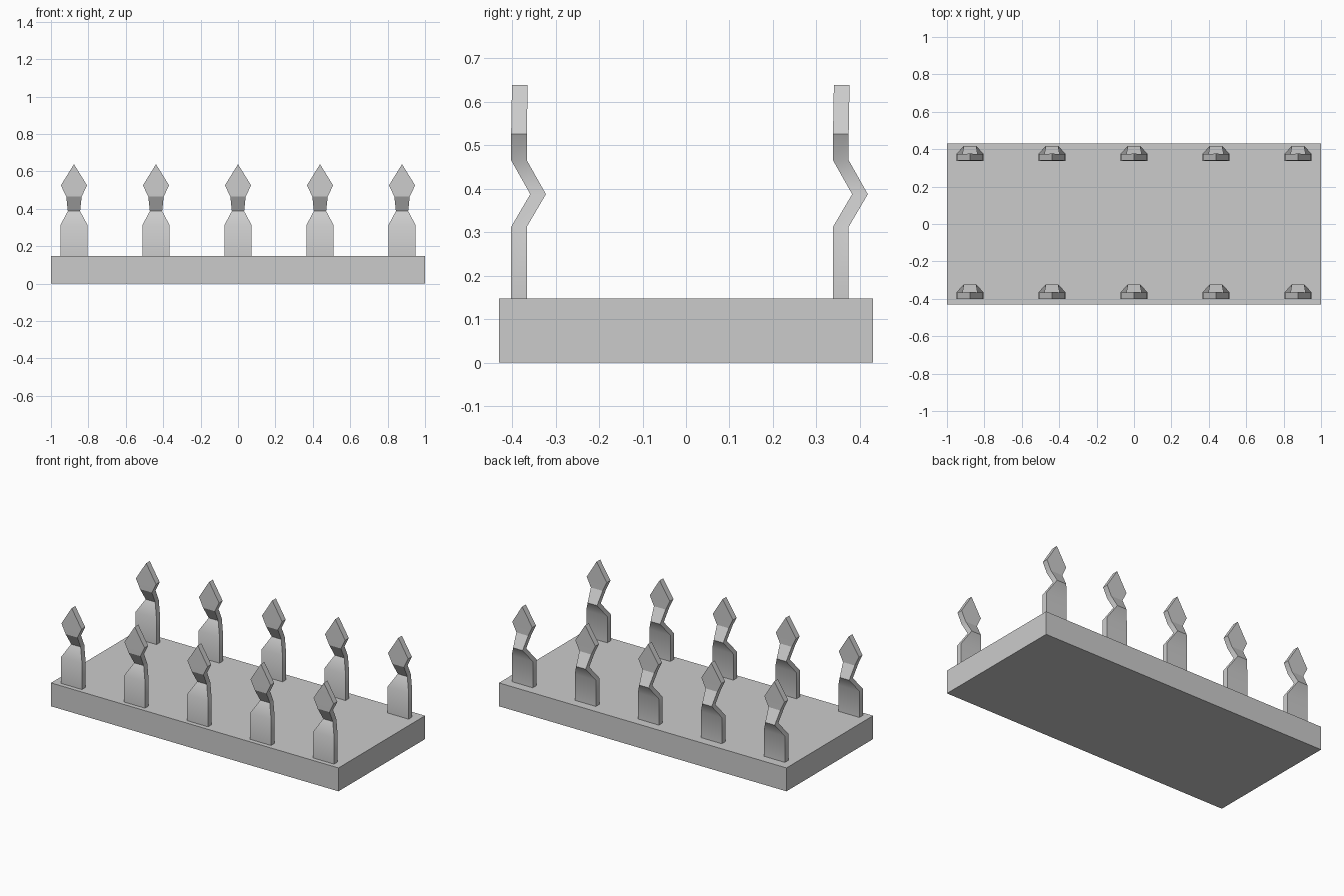
import bpy, bmesh, math

if "Cube" in bpy.data.objects:
    bpy.data.objects.remove(bpy.data.objects["Cube"], do_unlink=True)

grey = bpy.data.materials.new("plain_grey")
grey.use_nodes = True
colour = (0.6, 0.6, 0.6, 1)
grey.diffuse_color = colour
grey.node_tree.nodes["Principled BSDF"].inputs["Base Color"].default_value = colour

BASE_TOP = 0.147
THICK = 0.036
HEAD_Z = 0.465
# Spike levels from the ground up: height, half width, backward offset
LEVELS = [(BASE_TOP, 0.073, 0), (0.312, 0.073, 0), (0.387, 0.033, 0.044),
          (HEAD_Z, 0.041, 0), (0.525, 0.07, 0)]
TIP_Z, TIP_OFFSET = 0.638, 0.002


def finish(bm, name):
    bmesh.ops.recalc_face_normals(bm, faces=bm.faces)
    mesh = bpy.data.meshes.new(name)
    bm.to_mesh(mesh)
    bm.free()
    mesh.materials.append(grey)
    return mesh


def place(mesh, name, location=(0, 0, 0)):
    obj = bpy.data.objects.new(name, mesh)
    obj.location = location
    bpy.context.collection.objects.link(obj)
    return obj


# Base slab
bm = bmesh.new()
bmesh.ops.create_cube(bm, size=1)
for v in bm.verts:
    v.co.x *= 2
    v.co.y *= 0.86
    v.co.z = (v.co.z + 0.5) * BASE_TOP
place(finish(bm, "base"), "base")

# Bent spike: stacked rectangular rings closed to a pointed ridge
bm = bmesh.new()
rings = [[bm.verts.new(p) for p in ((-w, y, z), (w, y, z), (w, y + THICK, z), (-w, y + THICK, z))]
         for z, w, y in LEVELS]
for low, high in zip(rings, rings[1:]):
    for i in range(4):
        j = (i + 1) % 4
        bm.faces.new((low[i], low[j], high[j], high[i]))
front_tip, back_tip = [bm.verts.new((0, TIP_OFFSET + d, TIP_Z)) for d in (0, THICK)]
a, b, c, d = rings[-1]
bm.faces.new((a, b, front_tip))
bm.faces.new((b, c, back_tip, front_tip))
bm.faces.new((c, d, back_tip))
bm.faces.new((d, a, front_tip, back_tip))
bm.faces.new(rings[0])
spike = finish(bm, "spike")

# Smooth the gentle bends, keep corners and the underside of the head crisp
spike.polygons.foreach_set("use_smooth", [True] * len(spike.polygons))
spike.set_sharp_from_angle(angle=math.radians(35))
for edge in spike.edges:
    p, q = (spike.vertices[i].co for i in edge.vertices)
    if abs(p.z - HEAD_Z) < 0.001 and abs(q.z - HEAD_Z) < 0.001 and abs(p.x - q.x) > 0.01:
        edge.use_edge_sharp = True

# Two rows of five spikes
for row, y in (("front", -0.402), ("back", 0.338)):
    for i in range(5):
        place(spike, f"{row}_spike_{i + 1}", ((i - 2) * 0.4385, y, 0))
